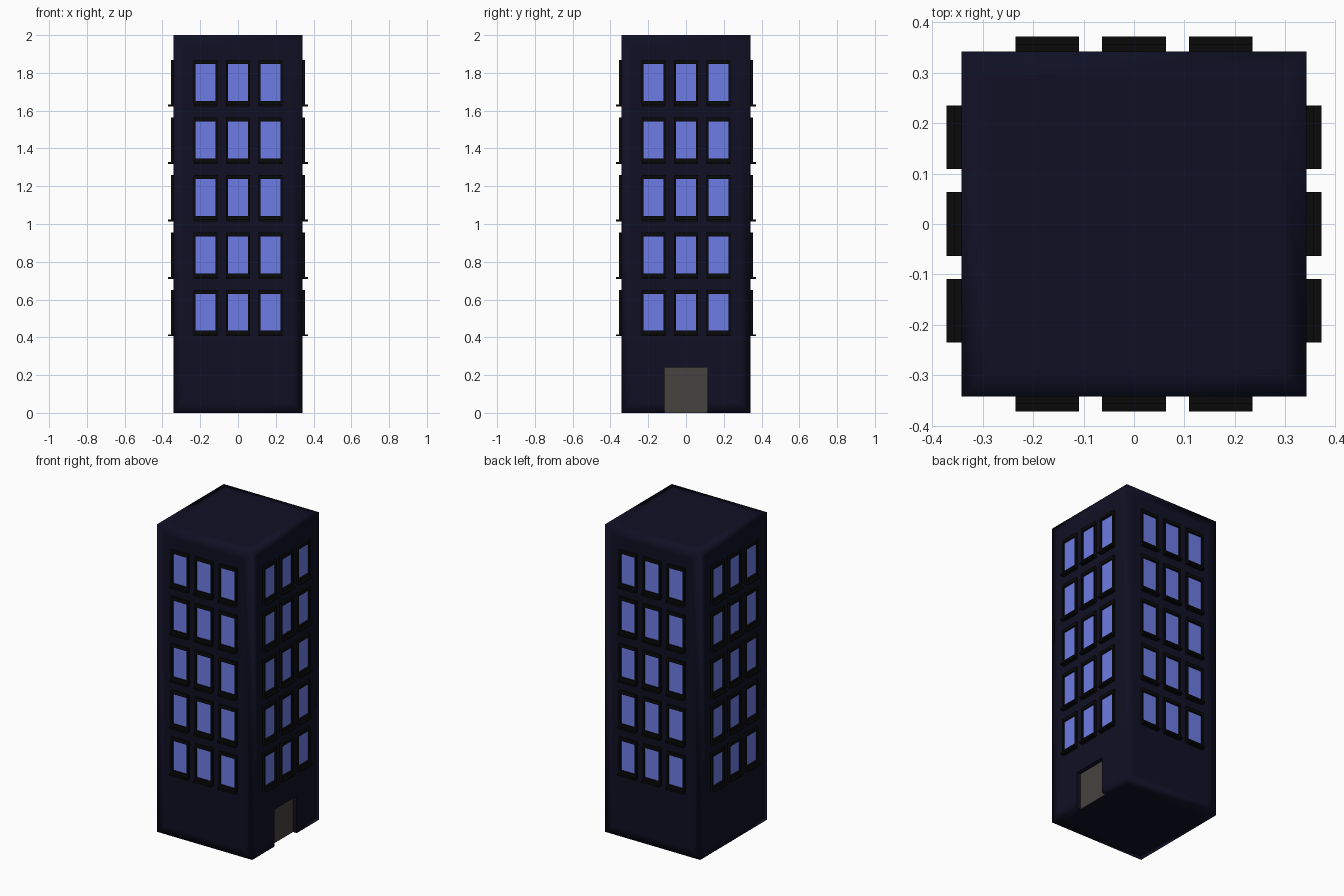
import bpy, bmesh
from math import pi
from mathutils import Matrix, Vector

cube = bpy.data.objects.get("Cube")
if cube:
    bpy.data.objects.remove(cube, do_unlink=True)

HALF = 0.342      # half width of the tower
HEIGHT = 2.0


def material(name, rgb):
    m = bpy.data.materials.new(name)
    m.use_nodes = True
    m.diffuse_color = (*rgb, 1)
    m.node_tree.nodes["Principled BSDF"].inputs["Base Color"].default_value = (*rgb, 1)
    return m


WALL = material("midnight_blue_wall", (0.005, 0.005, 0.018))
FRAME = material("black_frame", (0.003, 0.003, 0.003))
GLASS = material("blue_glass", (0.15, 0.2, 0.78))
DOOR = material("grey_door", (0.06, 0.056, 0.05))


def add_box(bm, lo, hi, mat=0):
    """Add an axis-aligned box between two corners."""
    lo, hi = Vector(lo), Vector(hi)
    place = Matrix.Translation((lo + hi) / 2) @ Matrix.Diagonal((*(hi - lo), 1))
    verts = bmesh.ops.create_cube(bm, size=1, matrix=place)["verts"]
    for f in {f for v in verts for f in v.link_faces}:
        f.material_index = mat


def finish(bm, name, mats):
    mesh = bpy.data.meshes.new(name)
    bm.to_mesh(mesh)
    bm.free()
    for m in mats:
        mesh.materials.append(m)
    ob = bpy.data.objects.new(name, mesh)
    bpy.context.collection.objects.link(ob)
    return ob


# Tower: a block with softly shaded borders round each face
bm = bmesh.new()
add_box(bm, (-HALF, -HALF, 0), (HALF, HALF, HEIGHT))
bmesh.ops.inset_individual(bm, faces=bm.faces[:], thickness=0.08)
for f in bm.faces:
    f.smooth = True
tower = finish(bm, "tower", [WALL])

# Doorway recess, open at the ground
bm = bmesh.new()
add_box(bm, (HALF - 0.03, -0.115, -0.1), (HALF + 0.1, 0.115, 0.24))
cutter = finish(bm, "doorway_cutter", [WALL])
cutter.hide_render = True
cut = tower.modifiers.new("doorway", 'BOOLEAN')
cut.operation = 'DIFFERENCE'
cut.solver = 'EXACT'
cut.object = cutter
bpy.context.view_layer.objects.active = tower
tower.select_set(True)
bpy.ops.object.modifier_apply(modifier=cut.name)
bpy.data.objects.remove(cutter, do_unlink=True)

# Door leaf at the back of the recess
bm = bmesh.new()
add_box(bm, (HALF - 0.032, -0.115, 0), (HALF - 0.027, 0.115, 0.24))
finish(bm, "door", [DOOR])

# Window: frame bars, glass and a projecting sill, all sharing one mesh
W, H = 0.063, 0.245            # half width and height of the frame
SIDE, TOP, BOTTOM = 0.011, 0.021, 0.029
back, front = -HALF + 0.005, -HALF - 0.014
bm = bmesh.new()
for s in (-1, 1):
    x0, x1 = sorted((s * W, s * (W - SIDE)))
    add_box(bm, (x0, front, 0), (x1, back, H))
add_box(bm, (-W + SIDE, front, H - TOP), (W - SIDE, back, H))
add_box(bm, (-W + SIDE, front, 0), (W - SIDE, back, BOTTOM))
add_box(bm, (-W, -0.371, 0), (W, front, 0.01))
add_box(bm, (-W + SIDE, -HALF - 0.003, BOTTOM), (W - SIDE, back, H - TOP), 1)
window = finish(bm, "window", [FRAME, GLASS])
window_mesh = window.data
bpy.data.objects.remove(window)

# Three windows on five floors of all four sides
for side, label in enumerate(("front", "left", "back", "right")):
    turn = Matrix.Rotation(side * pi / 2, 4, 'Z')
    for floor in range(5):
        for col in (-1, 0, 1):
            ob = bpy.data.objects.new(f"window_{label}_{floor + 1}_{col + 2}", window_mesh)
            ob.matrix_world = turn @ Matrix.Translation((col * 0.172, 0, 0.406 + floor * 0.304))
            bpy.context.collection.objects.link(ob)
